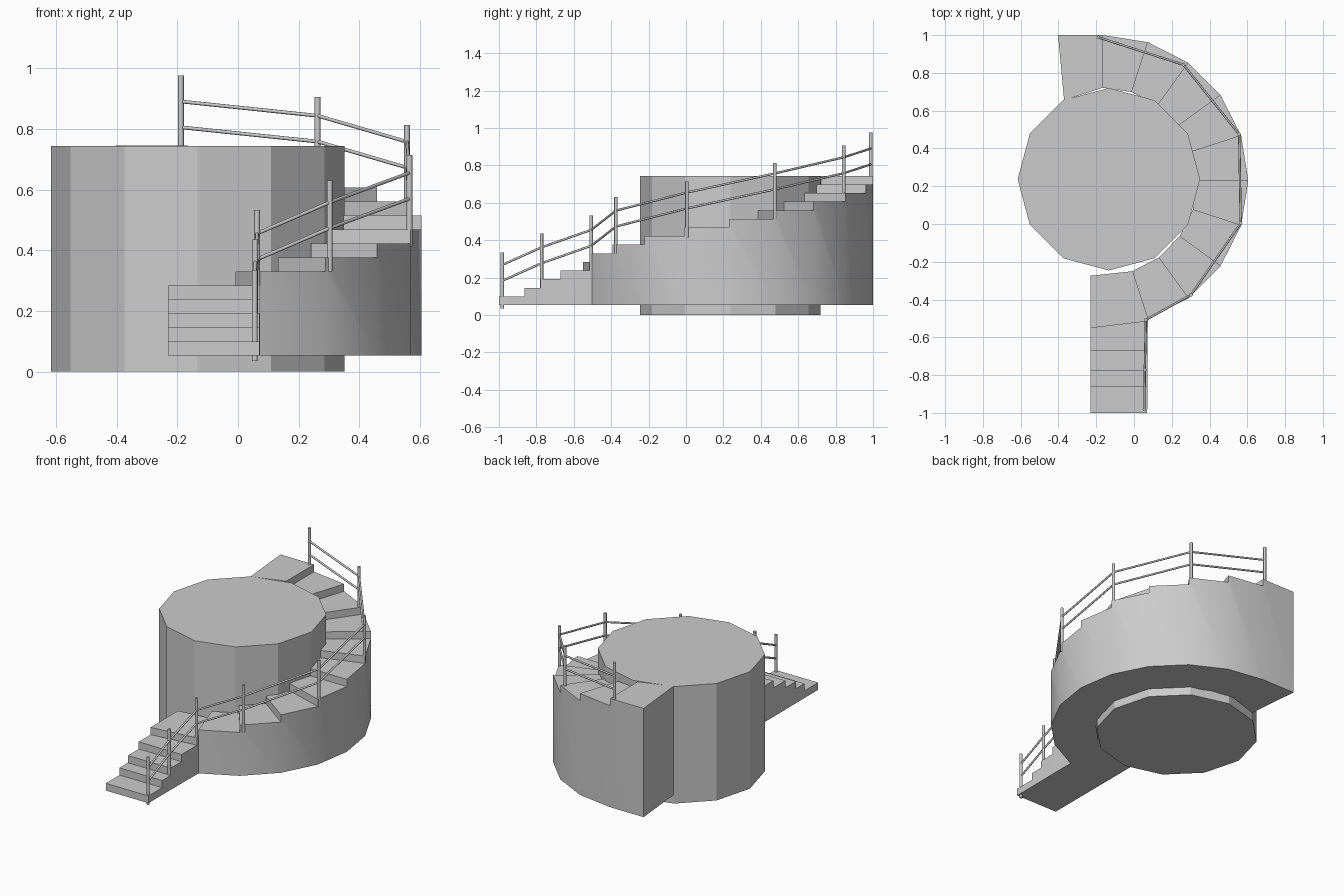
import bpy, bmesh, math
from mathutils import Vector

if "Cube" in bpy.data.objects:
    bpy.data.objects.remove(bpy.data.objects["Cube"])

Z0, RISE = 0.053, 0.0461


def make_object(name, bm, angle):
    bmesh.ops.recalc_face_normals(bm, faces=bm.faces)
    me = bpy.data.meshes.new(name)
    bm.to_mesh(me)
    bm.free()
    ob = bpy.data.objects.new(name, me)
    bpy.context.collection.objects.link(ob)
    if angle:
        bpy.ops.object.select_all(action='DESELECT')
        ob.select_set(True)
        bpy.context.view_layer.objects.active = ob
        bpy.ops.object.shade_smooth_by_angle(angle=math.radians(angle))
    return ob


def rod(name, a, b, r, sides=8):
    a, b = Vector(a), Vector(b)
    bm = bmesh.new()
    bmesh.ops.create_cone(bm, cap_ends=True, segments=sides, radius1=r, radius2=r,
                          depth=(b - a).length)
    ob = make_object(name, bm, 50)
    ob.location = (a + b) / 2
    ob.rotation_euler = (b - a).to_track_quat('Z', 'Y').to_euler()


# Central twelve-sided drum, flat faces
bm = bmesh.new()
ring = [bm.verts.new((-0.133 + 0.483 * math.cos(k * math.pi / 6),
                      0.237 + 0.483 * math.sin(k * math.pi / 6), 0)) for k in range(12)]
base = bm.faces.new(ring)
ext = bmesh.ops.extrude_face_region(bm, geom=[base], use_keep_orig=True)
for v in ext['geom']:
    if isinstance(v, bmesh.types.BMVert):
        v.co.z = 0.744
make_object("drum", bm, 0)

# Riser lines of the stair: (outer xy, inner xy), with the tread level that follows each
lines = [((0.07, -1.0), (-0.23, -1.0)), ((0.071, -0.863), (-0.23, -0.863)),
         ((0.071, -0.778), (-0.23, -0.778)), ((0.072, -0.67), (-0.23, -0.67)),
         ((0.073, -0.515), (-0.23, -0.551)), ((0.073, -0.508), (-0.23, -0.274))]
levels = [0, 1, 2, 3, 4, 4]
for k in range(10):
    a = math.radians(-72 + 18 * k)
    c, s = math.cos(a), math.sin(a)
    ri = 0.505 - 0.0015 * k
    lines.append(((-0.165 + 0.77 * c, 0.23 + 0.77 * s), (-0.165 + ri * c, 0.23 + ri * s)))
    levels.append(5 + k)
lines.append(((-0.402, 1.0), (-0.37, 0.655)))
heights = [0.099 + RISE * n for n in levels]

# Solid stair mass with flat underside; walls share edges so they shade smooth
bm = bmesh.new()
cache = {}


def vert(i, side, z):
    key = (i, side, round(z, 4))
    if key not in cache:
        cache[key] = bm.verts.new((*lines[i][side], z))
    return cache[key]


prev = Z0
for i, h in enumerate(heights):
    j = i + 1
    for z in (Z0, h):
        bm.faces.new([vert(i, 0, z), vert(j, 0, z), vert(j, 1, z), vert(i, 1, z)])
    for side in (0, 1):
        loop = [vert(i, side, Z0), vert(j, side, Z0), vert(j, side, h), vert(i, side, h)]
        if Z0 < prev < h:
            loop.append(vert(i, side, prev))
        bm.faces.new(loop)
    if h > prev:
        bm.faces.new([vert(i, 0, prev), vert(i, 1, prev), vert(i, 1, h), vert(i, 0, h)])
    prev = h
n = len(heights)
bm.faces.new([vert(n, 0, Z0), vert(n, 1, Z0), vert(n, 1, prev), vert(n, 0, prev)])
make_object("stair", bm, 30)

# Railing posts: x, y, top height, upper rail height
posts = [(0.055, -0.982, 0.335, 0.268), (0.057, -0.772, 0.435, 0.362),
         (0.063, -0.507, 0.532, 0.455), (0.302, -0.375, 0.63, 0.558),
         (0.565, 0.005, 0.713, 0.655), (0.557, 0.475, 0.813, 0.757),
         (0.262, 0.843, 0.905, 0.843), (-0.188, 0.988, 0.976, 0.89)]
for x, y, top, _ in posts:
    rod("railing_post", (x, y, top - 0.30), (x, y, top), 0.0095)

# Two rails running from post to post
for (x, y, _, z), (x2, y2, _, z2) in zip(posts, posts[1:]):
    for drop in (0, 0.085):
        rod("rail", (x, y, z - drop), (x2, y2, z2 - drop), 0.006)
